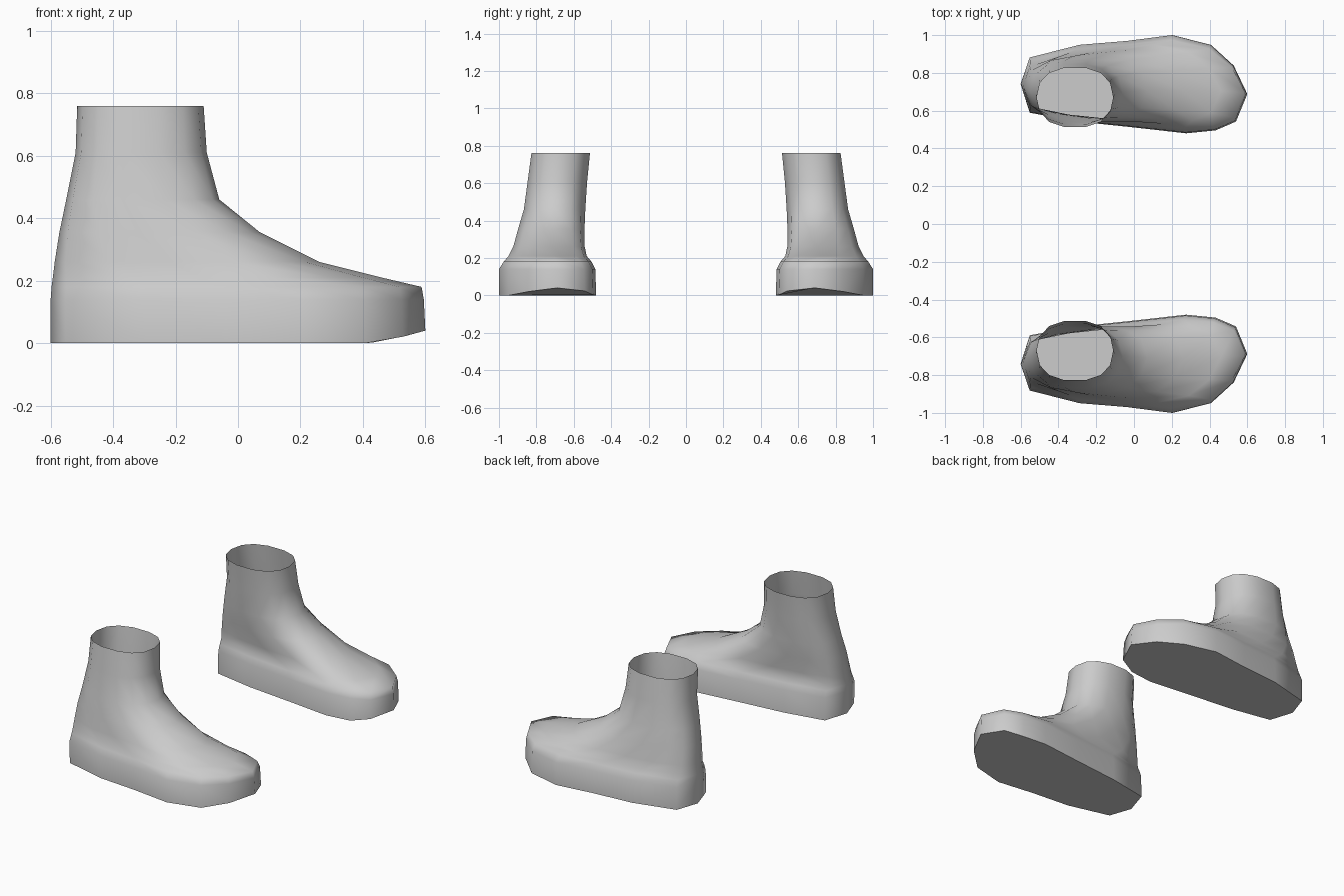
import bpy, bmesh
from math import cos, sin, tau

if "Cube" in bpy.data.objects:
    bpy.data.objects.remove(bpy.data.objects["Cube"])

grey = bpy.data.materials.new("plain grey")
grey.use_nodes = True
colour = (0.6, 0.6, 0.6, 1)
grey.diffuse_color = colour
grey.node_tree.nodes["Principled BSDF"].inputs["Base Color"].default_value = colour

# Sole outline from the toe round the outer side, heel and inner side (unit box)
SOLE = [(1, .4), (.94, .69), (.84, .9), (.67, 1), (.47, .94), (.26, .9), (.04, .77),
        (0, .5), (.04, .21), (.25, .12), (.5, .06), (.73, 0), (.86, .03), (.95, .12)]

# Levels: height, heel x, front x, inner y, outer y, roundness (0 sole, 1 ankle)
LEVELS = [
    (0, -.6, .6, .48, 1, 0),
    (.14, -.6, .595, .485, 1, 0),
    (.18, -.597, .588, .505, .975, .05),
    (.21, -.593, .46, .53, .95, .15),
    (.26, -.587, .26, .54, .925, .35),
    (.355, -.572, .07, .54, .9, .65),
    (.46, -.55, -.06, .535, .87, .9),
    (.61, -.52, -.1, .525, .85, 1),
    (.76, -.515, -.11, .51, .83, 1),
]


def rounded(c):
    """Push a sine or cosine outward for a slightly squared oval."""
    return .5 + .5 * abs(c) ** .85 * (1 if c > 0 else -1)


def ring(bm, level, side):
    z, heel, front, inner, outer, blend = level
    verts = []
    for i, (su, sv) in enumerate(SOLE):
        a = tau * i / len(SOLE)
        u = su + (rounded(cos(a)) - su) * blend
        v = sv + (rounded(sin(a)) - sv) * blend
        lift = .04 * (max(0, u - .84) / .16) ** 1.4 if z == 0 else 0
        verts.append(bm.verts.new((heel + u * (front - heel),
                                   side * (inner + v * (outer - inner)), z + lift)))
    return verts


def boot(name, side):
    bm = bmesh.new()
    rings = [ring(bm, level, side) for level in LEVELS]
    n = len(SOLE)
    # Upper, open at the collar
    for low, high in zip(rings, rings[1:]):
        for i in range(n):
            j = (i + 1) % n
            bm.faces.new((low[i], low[j], high[j], high[i]))
    # Sole
    bm.faces.new(rings[0][::-1])
    if side < 0:
        bmesh.ops.reverse_faces(bm, faces=bm.faces[:])
    mesh = bpy.data.meshes.new(name)
    bm.to_mesh(mesh)
    bm.free()
    mesh.materials.append(grey)
    obj = bpy.data.objects.new(name, mesh)
    bpy.context.collection.objects.link(obj)
    bpy.ops.object.select_all(action="DESELECT")
    obj.select_set(True)
    bpy.context.view_layer.objects.active = obj
    bpy.ops.object.shade_smooth_by_angle(angle=1.15)


boot("near_boot", -1)
boot("far_boot", 1)
